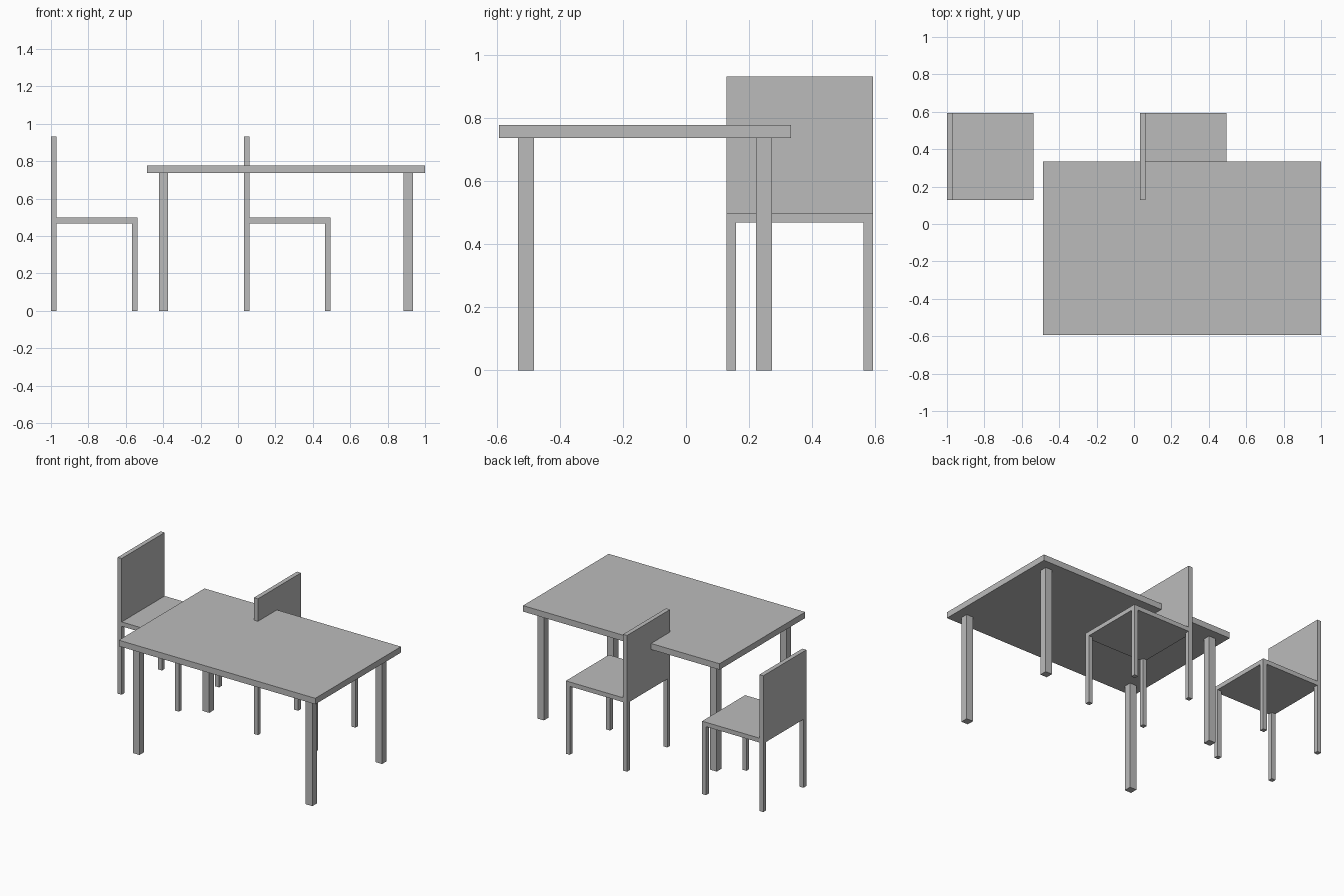
import bpy

if "Cube" in bpy.data.objects:
    bpy.data.objects.remove(bpy.data.objects["Cube"])

grey = bpy.data.materials.new("plain grey")
grey.diffuse_color = (0.5, 0.5, 0.5, 1.0)
grey.use_nodes = True
grey.node_tree.nodes["Principled BSDF"].inputs["Base Color"].default_value = grey.diffuse_color


def box(name, x, y, z):
    """Box spanning the (low, high) range on each axis."""
    bpy.ops.mesh.primitive_cube_add(size=1)
    ob = bpy.context.object
    ob.name = ob.data.name = name
    ob.location = [(a + b) / 2 for a, b in (x, y, z)]
    ob.scale = [b - a for a, b in (x, y, z)]
    bpy.ops.object.transform_apply(location=True, rotation=False, scale=True)
    ob.data.materials.append(grey)


def legs(name, x, y, top, size):
    """Four square legs in the corners of a rectangle."""
    for lx in (x[0], x[1] - size):
        for ly in (y[0], y[1] - size):
            box(name, (lx, lx + size), (ly, ly + size), (0, top))


# Table: slab on four inset legs
box("table_top", (-0.487, 1.0), (-0.593, 0.333), (0.737, 0.778))
legs("table_leg", (-0.423, 0.935), (-0.532, 0.272), 0.737, 0.05)

# Two chairs facing +x, one partly under the table
T = 0.03
Y = (0.128, 0.593)
for x0 in (-1.0, 0.031):
    X = (x0, x0 + 0.463)
    legs("chair_leg", X, Y, 0.468, T)
    box("chair_seat", X, Y, (0.468, 0.498))
    box("chair_back", (x0, x0 + T), Y, (0.498, 0.932))
